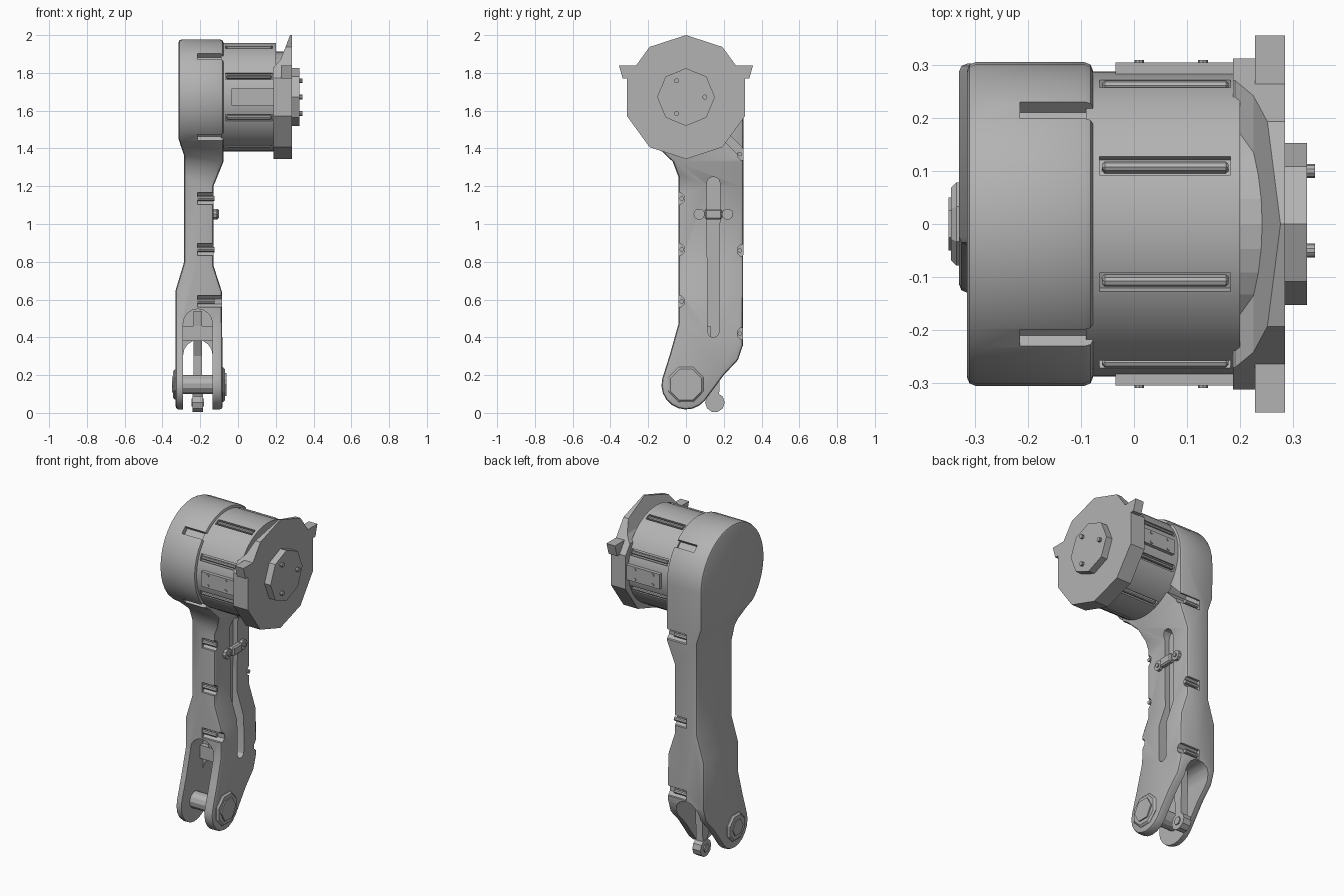
import bpy, bmesh, math
from mathutils import Vector, Matrix

if "Cube" in bpy.data.objects:
    bpy.data.objects.remove(bpy.data.objects["Cube"])

grey = bpy.data.materials.new("machine_grey")
grey.diffuse_color = (0.45, 0.45, 0.45, 1)
grey.use_nodes = True
grey.node_tree.nodes["Principled BSDF"].inputs["Base Color"].default_value = grey.diffuse_color
HZ = 1.672  # height of the motor axis


def finish(name, bm):
    bmesh.ops.recalc_face_normals(bm, faces=bm.faces)
    me = bpy.data.meshes.new(name)
    bm.to_mesh(me)
    bm.free()
    me.materials.append(grey)
    ob = bpy.data.objects.new(name, me)
    bpy.context.collection.objects.link(ob)
    return ob


def prism(name, pts, a, b, axis="x"):
    """Extrude a yz (axis x) or xz (axis y) outline from a to b."""
    bm = bmesh.new()
    put = (lambda p, t: (t, p[0], p[1])) if axis == "x" else (lambda p, t: (p[0], t, p[1]))
    lo = [bm.verts.new(put(p, a)) for p in pts]
    hi = [bm.verts.new(put(p, b)) for p in pts]
    bm.faces.new(lo)
    bm.faces.new(hi)
    for i in range(len(pts)):
        j = (i + 1) % len(pts)
        bm.faces.new((lo[i], lo[j], hi[j], hi[i]))
    return finish(name, bm)


def arc(cy, cz, r, a0, a1, n):
    return [(cy + r * math.cos(math.radians(a0 + (a1 - a0) * i / n)),
             cz + r * math.sin(math.radians(a0 + (a1 - a0) * i / n))) for i in range(n + 1)]


def disc(name, y, z, r, a, b, n, turn=0):
    return prism(name, arc(y, z, r, turn, turn + 360, n)[:-1], a, b)


def box(name, x, y, z, spin=0, pivot=None):
    """Box from three ranges, optionally spun about an x-directed axis."""
    ob = prism(name, [(y[0], z[0]), (y[1], z[0]), (y[1], z[1]), (y[0], z[1])], *x)
    if pivot:
        p = Vector((0, *pivot))
        ob.data.transform(Matrix.Translation(p) @ Matrix.Rotation(spin, 4, "X") @ Matrix.Translation(-p))
    return ob


def apply(ob, kind, **settings):
    m = ob.modifiers.new(kind, kind)
    for k, v in settings.items():
        setattr(m, k, v)
    bpy.context.view_layer.objects.active = ob
    bpy.ops.object.modifier_apply(modifier=m.name)


def cut(ob, tool, op="DIFFERENCE"):
    apply(ob, "BOOLEAN", object=tool, operation=op, solver="EXACT")
    bpy.data.objects.remove(tool)


def bevel(ob, width, segments=1, angle=35):
    apply(ob, "BEVEL", width=width, segments=segments, limit_method="ANGLE",
          angle_limit=math.radians(angle))


def smooth(ob, angle=30):
    bpy.ops.object.select_all(action="DESELECT")
    ob.select_set(True)
    bpy.context.view_layer.objects.active = ob
    bpy.ops.object.shade_smooth_by_angle(angle=math.radians(angle))


# Arm: side outline intersected with front outline
side = arc(0, HZ, 0.305, 0, 240, 24)
side += [(-0.07, 1.33), (-0.04, 1.25), (-0.04, 0.47), (-0.085, 0.31)]
side += arc(0, 0.148, 0.13, 165, 320, 9)
side += [(0.2, 0.2), (0.275, 0.28), (0.302, 0.36)]
arm = prism("arm", side, -0.5, 0.1)
front = [(-0.315, 2.1), (-0.315, 1.45), (-0.285, 1.36), (-0.285, 0.8), (-0.33, 0.65), (-0.33, -0.1),
         (-0.08, -0.1), (-0.085, 0.64), (-0.13, 0.78), (-0.13, 1.2), (-0.077, 1.33), (-0.077, 2.1)]
cut(arm, prism("front_outline", front, -0.6, 0.6, "y"), "INTERSECT")
bevel(arm, 0.033, 2, 50)

# Fork slot: open below, recessed front and back above
slot_x, slot_r = -0.2125, 0.0775


def slot(top, y0, y1):
    pts = [(slot_x - slot_r, -0.2)] + [(x, z) for x, z in reversed(arc(slot_x, top - slot_r, slot_r, 0, 180, 8))]
    return prism("slot", pts + [(slot_x + slot_r, -0.2)], y0, y1, "y")


cut(arm, slot(0.55, -0.5, 0.08))
cut(arm, slot(0.385, 0.0, 0.6))

# Cable groove on the inner face
groove = arc(0.145, 1.215, 0.035, 0, 180, 6) + arc(0.145, 0.43, 0.03, 180, 360, 6)
cut(arm, prism("groove", groove, -0.16, 0.0))

# Edge notches along the arm, each with a small cross pin
for i, (y, z) in enumerate([(-0.04, 1.135), (-0.04, 0.865), (-0.04, 0.59),
                            (0.302, 1.37), (0.302, 0.86), (0.302, 0.42)]):
    inner = -0.03 if z in (1.37, 0.59, 0.42) else -0.1
    cut(arm, disc("notch", y, z, 0.033, -0.215, inner, 8, 22.5))
    yy = y + (0.017 if y < 0 else -0.017)
    smooth(disc("notch_pin_%d" % i, yy, z, 0.012, -0.214, -0.125, 8))

# Head grooves at four diagonals
for k in range(4):
    cut(arm, box("head_groove", (-0.215, 0), (0.275, 0.4), (HZ - 0.022, HZ + 0.022),
                 math.radians(45 + 90 * k), (0, HZ)))
smooth(arm)

# Cable clamp across the groove
clamp = box("cable_clamp", (-0.135, -0.1), (0.1, 0.19), (1.025, 1.08))
bevel(clamp, 0.008)
for s in (-1, 1):
    y = 0.145 + s * 0.075
    smooth(disc("clamp_ear", y, 1.052, 0.03, -0.135, -0.112, 10))
    disc("clamp_screw", y, 1.052, 0.012, -0.113, -0.105, 8)

# Motor body with eight rib pairs and two side plates
motor = disc("motor_body", 0, HZ, 0.287, -0.09, 0.2, 64)
for k in range(8):
    a = math.radians(22.5 + 45 * k)
    cut(motor, box("rib_groove", (-0.065, 0.182), (0.27, 0.4), (HZ - 0.019, HZ + 0.019), a, (0, HZ)))
    rib = box("motor_rib", (-0.06, 0.178), (0.26, 0.291), (HZ - 0.009, HZ + 0.009), a, (0, HZ))
    bevel(rib, 0.005)
smooth(motor)
for s in (-1, 1):
    ys = sorted((s * 0.25, s * 0.304))
    box("motor_side_plate", (-0.035, 0.187), ys, (HZ - 0.045, HZ + 0.045))
    for x in (0.01, 0.13):
        for z in (-0.03, 0.03):
            bm = bmesh.new()
            bmesh.ops.create_cone(bm, cap_ends=True, segments=8, radius1=0.009, radius2=0.009, depth=0.008,
                                  matrix=Matrix.Translation((x, s * 0.305, HZ + z)) @ Matrix.Rotation(math.pi / 2, 4, "X"))
            finish("plate_screw", bm)

# Ten-sided flange, sloped away behind its top, with side tabs
flange = disc("flange", 0, HZ, 0.328, 0.187, 0.285, 10, 90)
wedge = [(0.1, 1.83), (0.19, 1.83), (0.225, 1.87), (0.28, 2.01), (0.28, 2.1), (0.1, 2.1)]
cut(flange, prism("flange_wedge", wedge, -0.5, 0.5, "y"))
for s in (-1, 1):
    tab = [(s * 0.25, 1.77), (s * 0.335, 1.77), (s * 0.355, 1.84), (s * 0.25, 1.84)]
    prism("flange_tab", tab, 0.228, 0.285)
disc("motor_neck", 0, HZ, 0.24, 0.15, 0.27, 32)

# Octagonal hub with three studs
disc("hub", 0, HZ, 0.153, 0.28, 0.326, 8, 0)
for a in (0, 120, 240):
    t = math.radians(a)
    y, z = 0.1 * math.cos(t), HZ + 0.1 * math.sin(t)
    smooth(disc("hub_stud", y, z, 0.013, 0.32, 0.341, 10))

# Foot pivot: bosses, pin and bolt heads
for name, r, a, b, n in (("pivot_pin", 0.05, -0.3, -0.12, 12), ("inner_boss", 0.1, -0.1, -0.069, 8),
                         ("outer_boss", 0.085, -0.345, -0.32, 8)):
    bevel(disc(name, 0, 0.15, r, a, b, n, 22.5), 0.01, 1, 60)
disc("inner_bolt", 0, 0.15, 0.07, -0.08, -0.062, 6)
disc("outer_bolt", 0, 0.15, 0.05, -0.35, -0.33, 6)

# Link hanging inside the fork, with a rounded end and a cross bar
link = [(0.125, 0.06), (0.175, 0.06), (0.18, 0.3), (0.17, 0.54), (0.04, 0.54), (0.06, 0.42), (0.12, 0.3)]
prism("fork_link", link, -0.236, -0.19)
smooth(disc("link_eye", 0.153, 0.055, 0.052, -0.24, -0.186, 10))
disc("link_eye_bolt", 0.153, 0.055, 0.025, -0.247, -0.179, 6)
box("fork_cross_bar", (-0.295, -0.13), (0.05, 0.13), (0.38, 0.46))
